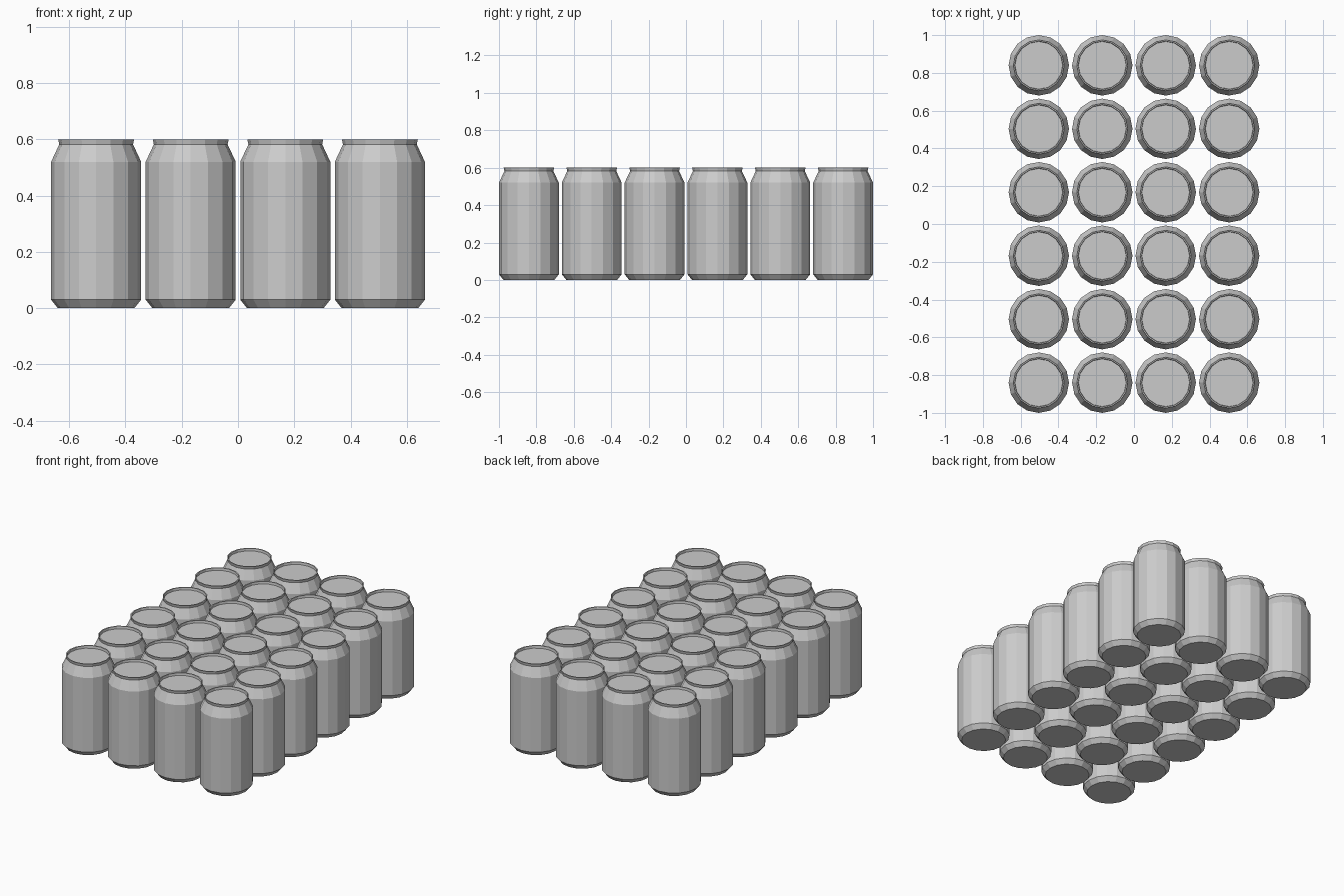
import bpy, bmesh
from math import sin, cos, tau

if "Cube" in bpy.data.objects:
    bpy.data.objects.remove(bpy.data.objects["Cube"])

SIDES, PITCH = 16, 0.336
COLS, ROWS = 4, 6

# radius, height: base, foot bevel, wall, shoulder, neck, rim, recessed lid
PROFILE = [(0.136, 0.0), (0.16, 0.03), (0.16, 0.52), (0.131, 0.582),
           (0.135, 0.6), (0.128, 0.6), (0.126, 0.584)]


def can_mesh():
    bm = bmesh.new()
    rings = [[bm.verts.new((r * cos(tau * i / SIDES), r * sin(tau * i / SIDES), z))
              for i in range(SIDES)] for r, z in PROFILE]
    for a, b in zip(rings, rings[1:]):
        for i in range(SIDES):
            j = (i + 1) % SIDES
            bm.faces.new((a[i], a[j], b[j], b[i]))
    # flat bottom and lid
    bm.faces.new(rings[0][::-1])
    bm.faces.new(rings[-1])
    mesh = bpy.data.meshes.new("can")
    bm.to_mesh(mesh)
    bm.free()
    return mesh


# 4 x 6 tray layout, all cans share one mesh
mesh = can_mesh()
for c in range(COLS):
    for r in range(ROWS):
        can = bpy.data.objects.new(f"can_{c + 1}_{r + 1}", mesh)
        can.location = ((c - (COLS - 1) / 2) * PITCH, (r - (ROWS - 1) / 2) * PITCH, 0)
        bpy.context.collection.objects.link(can)
